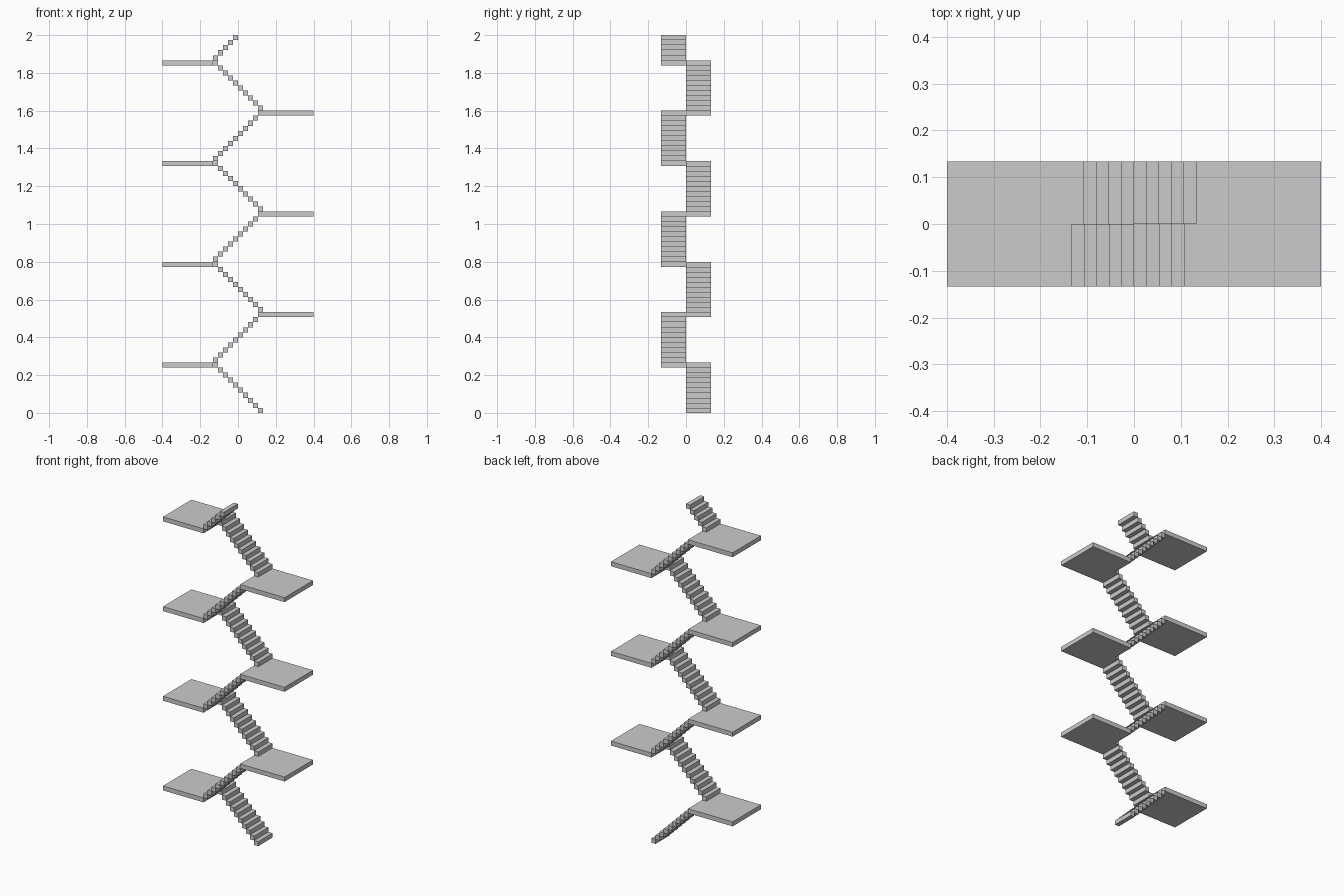
import bpy, bmesh

if "Cube" in bpy.data.objects:
    bpy.data.objects.remove(bpy.data.objects["Cube"])

U = 2 / 75            # one step: rise and run
HALF = 5 * U          # stair width, and half length of a flight
END = 15 * U          # outer edge of the landings
STEPS = 75


def prism(bm, outline, z0, z1):
    """Extrude a flat outline from z0 to z1."""
    face = bm.faces.new([bm.verts.new((x, y, z0)) for x, y in outline])
    geom = bmesh.ops.extrude_face_region(bm, geom=[face])["geom"]
    top = [g for g in geom if isinstance(g, bmesh.types.BMVert)]
    bmesh.ops.translate(bm, verts=top, vec=(0, 0, z1 - z0))


def finish(bm, name):
    bmesh.ops.recalc_face_normals(bm, faces=bm.faces)
    mesh = bpy.data.meshes.new(name)
    bm.to_mesh(mesh)
    bm.free()
    bpy.context.collection.objects.link(bpy.data.objects.new(name, mesh))


for flight in range(8):
    # Even flights climb to -x on the back half, odd ones to +x on the front half
    d = -1 if flight % 2 == 0 else 1
    side = -d * HALF
    first = flight * 10
    count = min(9, STEPS - first)

    # Flight of separate square treads
    bm = bmesh.new()
    for k in range(count):
        x0 = d * (k * U - HALF)
        x1 = x0 + d * U
        z = (first + k) * U
        prism(bm, [(x0, 0), (x1, 0), (x1, side), (x0, side)], z, z + U)
    finish(bm, f"stair_flight_{flight + 1}")

    # Landing slab, with the tenth tread as a tongue
    if first + 9 < STEPS:
        bm = bmesh.new()
        a, b, c = d * (HALF - U), d * HALF, d * END
        outline = [(a, 0), (a, side), (c, side), (c, -side), (b, -side), (b, 0)]
        prism(bm, outline, (first + 9) * U, (first + 10) * U)
        finish(bm, f"landing_{flight + 1}")
